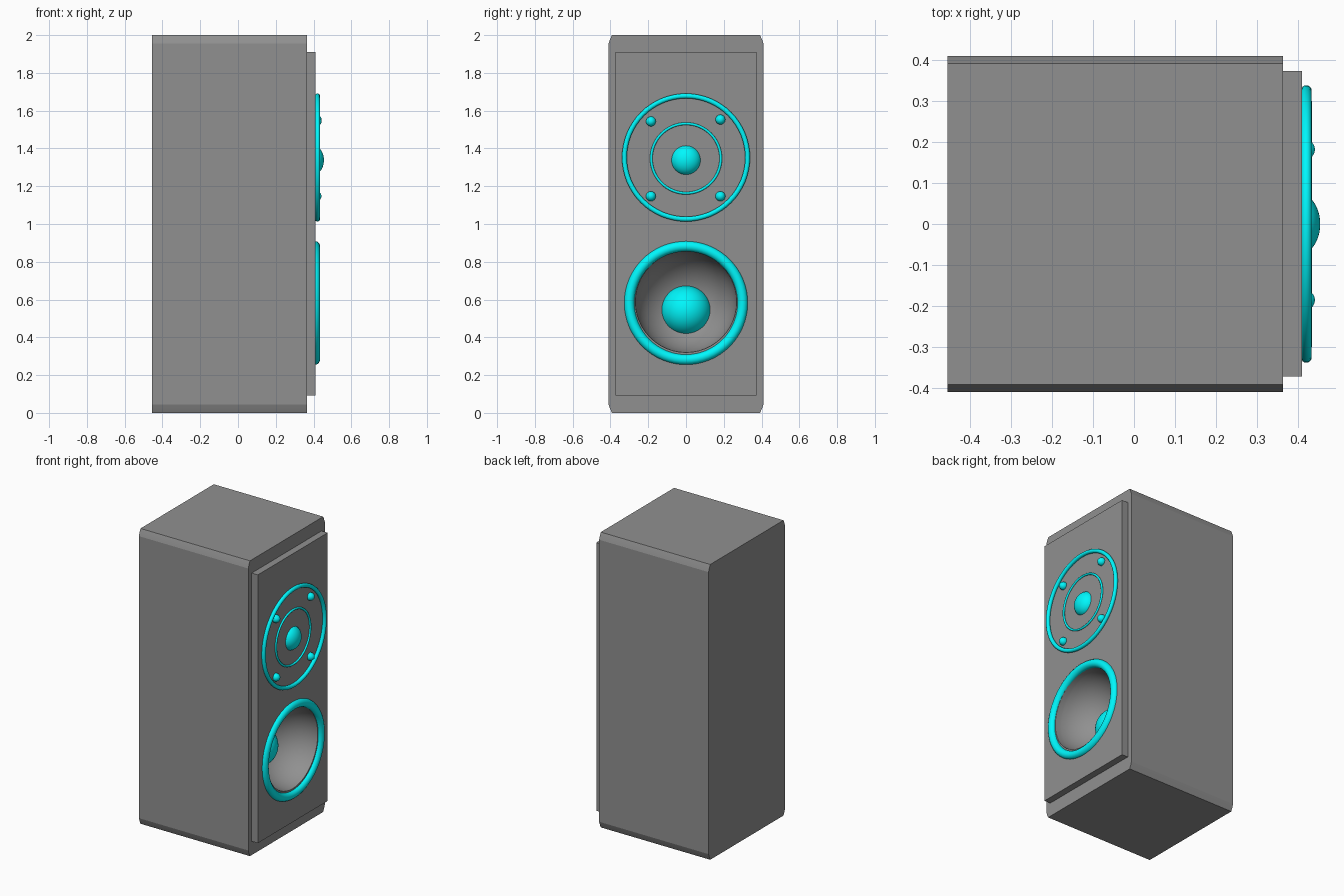
import bpy, bmesh, math

if "Cube" in bpy.data.objects:
    bpy.data.objects.remove(bpy.data.objects["Cube"])


def colour(name, rgb):
    mat = bpy.data.materials.new(name)
    mat.diffuse_color = (*rgb, 1)
    mat.use_nodes = True
    mat.node_tree.nodes["Principled BSDF"].inputs["Base Color"].default_value = mat.diffuse_color
    return mat


cyan = colour("cyan", (0.0, 0.93, 0.97))
dark = colour("dark_grey", (0.28, 0.28, 0.28))
FACE = 0.41           # x of the baffle's outer face
SIDEWAYS = (0, math.pi / 2, 0)


def prism(name, profile, x0, x1):
    """Extrude a (y, z) outline along x."""
    bm = bmesh.new()
    face = bm.faces.new([bm.verts.new((x0, y, z)) for y, z in profile])
    ext = bmesh.ops.extrude_face_region(bm, geom=[face])
    for v in ext["geom"]:
        if isinstance(v, bmesh.types.BMVert):
            v.co.x = x1
    bmesh.ops.recalc_face_normals(bm, faces=bm.faces[:])
    mesh = bpy.data.meshes.new(name)
    bm.to_mesh(mesh)
    bm.free()
    mesh.materials.append(dark)
    ob = bpy.data.objects.new(name, mesh)
    bpy.context.collection.objects.link(ob)
    return ob


def ring(name, z, radius, tube, x):
    bpy.ops.mesh.primitive_torus_add(
        major_radius=radius, minor_radius=tube, major_segments=64,
        minor_segments=16, location=(x, 0, z), rotation=SIDEWAYS)
    ob = bpy.context.object
    ob.name = name
    ob.data.materials.append(cyan)
    bpy.ops.object.shade_smooth()


def dome(name, x, y, z, radius, height, mat=cyan):
    bpy.ops.mesh.primitive_uv_sphere_add(
        segments=48, ring_count=24, radius=1, location=(x, y, z), rotation=SIDEWAYS)
    ob = bpy.context.object
    ob.name = name
    ob.scale = (radius, radius, height)
    ob.data.materials.append(mat)
    bpy.ops.object.shade_smooth()
    return ob


# Cabinet with eased long edges, and raised front baffle
corner = [(0.41, 1.955), (0.402, 1.978), (0.392, 2.0)]
right = [(y, 2 - z) for y, z in reversed(corner)] + corner
cabinet = prism("cabinet", right + [(-y, z) for y, z in reversed(right)], -0.456, 0.364)
baffle = prism("baffle", [(-0.373, 0.093), (0.374, 0.093), (0.374, 1.91), (-0.373, 1.91)],
               0.364, FACE)

# Woofer bowl cut into both
cutter = dome("bowl_cutter", FACE, 0, 0.588, 0.268, 0.272, dark)
cutter.hide_render = True
for ob in (cabinet, baffle):
    mod = ob.modifiers.new("bowl", 'BOOLEAN')
    mod.operation = 'DIFFERENCE'
    mod.solver = 'EXACT'
    mod.object = cutter
    bpy.ops.object.select_all(action='DESELECT')
    ob.select_set(True)
    bpy.context.view_layer.objects.active = ob
    bpy.ops.object.modifier_apply(modifier=mod.name)
    bpy.ops.object.shade_smooth_by_angle(angle=math.radians(12))
bpy.data.objects.remove(cutter)

# Woofer
ring("woofer_surround", 0.582, 0.3, 0.0275, 0.407)
dome("woofer_dust_cap", 0.14, 0, 0.54, 0.133, 0.133)

# Tweeter
ring("tweeter_outer_ring", 1.352, 0.326, 0.013, 0.421)
ring("tweeter_inner_ring", 1.347, 0.184, 0.007, FACE + 0.003)
dome("tweeter_dome", 0.395, 0, 1.338, 0.079, 0.06)
for i, (y, z) in enumerate([(0.182, 1.553), (-0.186, 1.543), (-0.186, 1.147), (0.182, 1.147)]):
    dome(f"screw_{i + 1}", FACE + 0.004, y, z, 0.026, 0.028)
